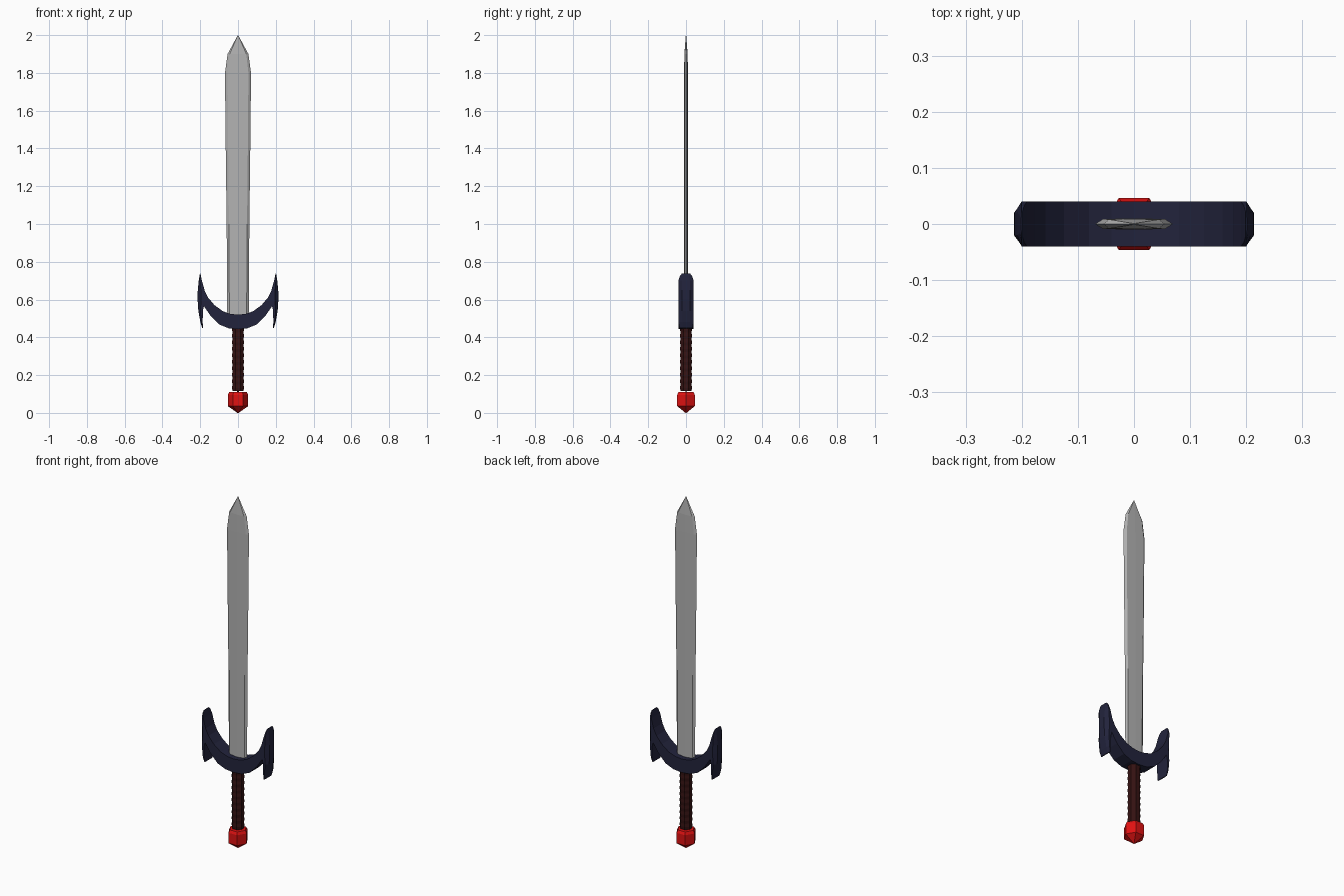
import bpy, bmesh, math

if "Cube" in bpy.data.objects:
    bpy.data.objects.remove(bpy.data.objects["Cube"])


def mat(name, rgb):
    m = bpy.data.materials.new(name)
    m.diffuse_color = (*rgb, 1)
    m.use_nodes = True
    m.node_tree.nodes["Principled BSDF"].inputs["Base Color"].default_value = m.diffuse_color
    return m


STEEL = mat("steel grey", (0.45, 0.45, 0.45))
NAVY = mat("dark navy", (0.016, 0.017, 0.045))
BROWN = mat("dark red brown", (0.035, 0.006, 0.006))
RED = mat("ruby red", (0.75, 0.006, 0.006))


def loft(name, rings, material):
    """Join equal-length rings of points and cap both ends."""
    bm = bmesh.new()
    vs = [[bm.verts.new(p) for p in r] for r in rings]
    n = len(rings[0])
    for a, b in zip(vs, vs[1:]):
        for i in range(n):
            j = (i + 1) % n
            bm.faces.new((a[i], a[j], b[j], b[i]))
    bm.faces.new(vs[0])
    bm.faces.new(vs[-1])
    bmesh.ops.remove_doubles(bm, verts=bm.verts, dist=1e-5)
    bmesh.ops.recalc_face_normals(bm, faces=bm.faces)
    me = bpy.data.meshes.new(name)
    bm.to_mesh(me)
    bm.free()
    me.materials.append(material)
    ob = bpy.data.objects.new(name, me)
    bpy.context.collection.objects.link(ob)
    return ob


def ngon(r, z, n, turn=0):
    return [(r * math.cos(math.tau * i / n + turn),
             r * math.sin(math.tau * i / n + turn), z) for i in range(n)]


# blade: six-sided section, swelling toward the tip
def blade_ring(z, w, t):
    f = w * 0.8
    return [(-w, 0, z), (-f, -t, z), (0, -t * 1.1, z), (f, -t, z),
            (w, 0, z), (f, t, z), (0, t * 1.1, z), (-f, t, z)]


loft("blade", [blade_ring(*p) for p in (
    (0.48, 0.057, 0.009), (1.0, 0.060, 0.009), (1.4, 0.065, 0.009),
    (1.8, 0.069, 0.009), (1.9, 0.055, 0.008), (1.998, 0.002, 0.001))], STEEL)

# crescent guard: rectangular section swept along inner and outer curves
half = [((0, 0.52), (0, 0.443)), ((0.04, 0.524), (0.05, 0.448)),
        ((0.08, 0.538), (0.1, 0.468)), ((0.125, 0.571), (0.145, 0.513)),
        ((0.158, 0.61), (0.178, 0.562)), ((0.178, 0.65), (0.195, 0.6))]
arc = [((-a, b), (-c, d)) for (a, b), (c, d) in half[:0:-1]] + half
loft("guard_crescent", [[(i[0], -0.04, i[1]), (o[0], -0.04, o[1]),
                         (o[0], 0.04, o[1]), (i[0], 0.04, i[1])]
                        for i, o in arc], NAVY)

# leaf-shaped guard ends: z, inner x, outer x, half width in y
leaf = [(0.45, 0.185, 0.19, 0.034), (0.48, 0.187, 0.199, 0.04),
        (0.54, 0.186, 0.210, 0.04), (0.60, 0.172, 0.214, 0.04),
        (0.65, 0.177, 0.213, 0.04), (0.70, 0.191, 0.208, 0.04),
        (0.725, 0.196, 0.204, 0.032), (0.738, 0.199, 0.201, 0.022)]
for side, s in (("left", -1), ("right", 1)):
    loft("guard_end_" + side,
         [[(s * a, -y, z), (s * (a + (b - a) * 0.55), -y, z),
           (s * b, -y * 0.5, z), (s * b, y * 0.5, z),
           (s * (a + (b - a) * 0.55), y, z), (s * a, y, z)]
          for z, a, b, y in leaf], NAVY)

# grip: eight-sided, with shallow wrap ridges
rings = []
for k in range(21):
    rings.append(ngon(0.034 if k % 2 else 0.032, 0.115 + k * 0.0172, 8, math.pi / 8))
loft("grip", rings, BROWN)

# pommel: hexagonal gem pointed at the bottom
loft("pommel", [ngon(r, z, 6) for r, z in (
    (0.003, 0), (0.054, 0.036), (0.054, 0.095), (0.046, 0.11))], RED)
loft("pommel_pin", [ngon(0.004, z, 6) for z in (0.10, 0.13)], BROWN)
